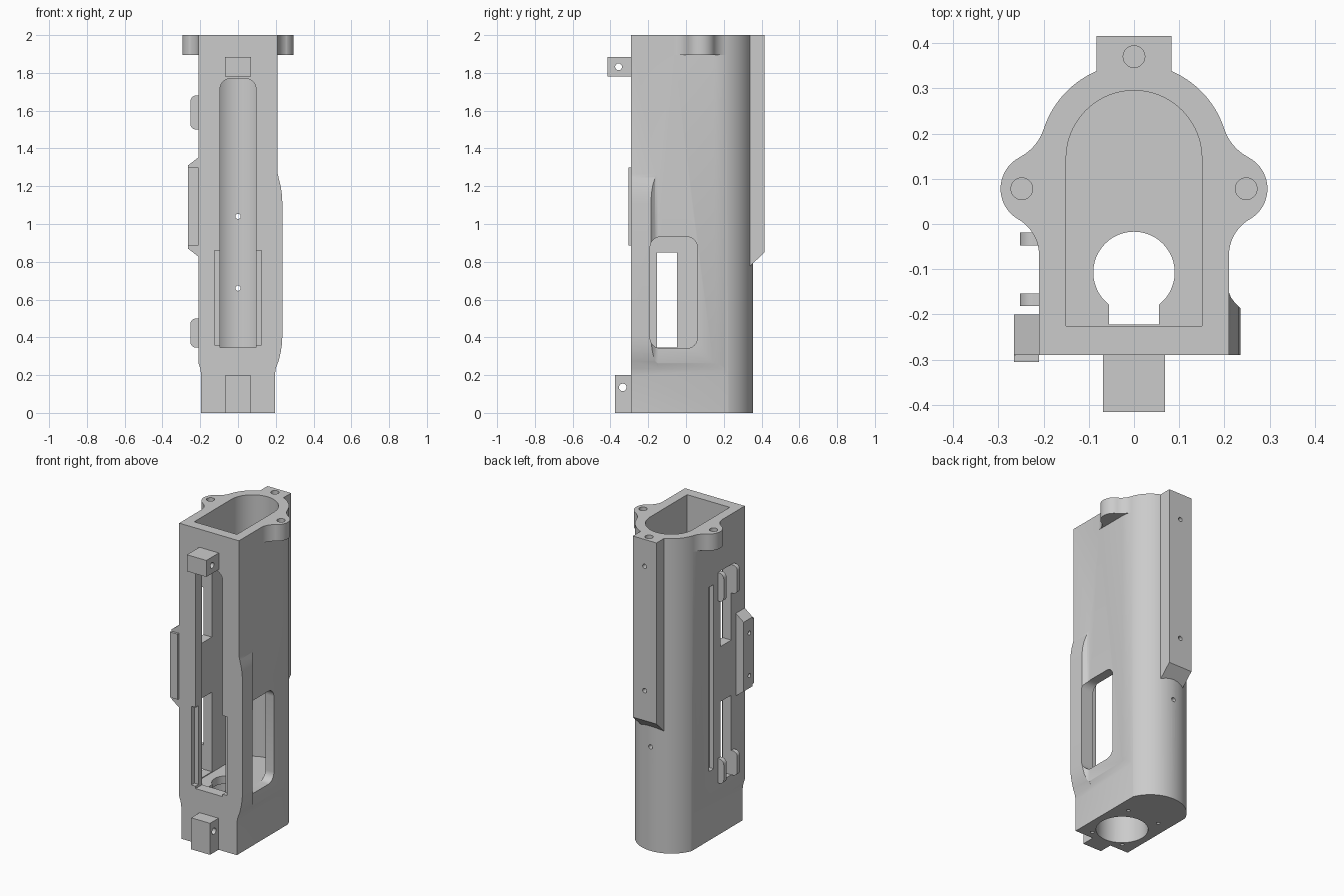
import bpy, bmesh
from math import cos, sin, pi, radians

if "Cube" in bpy.data.objects:
    bpy.data.objects.remove(bpy.data.objects["Cube"])


def arc(cx, cy, r, a0, a1, n=12):
    return [(cx + r * cos(radians(a0 + (a1 - a0) * i / n)),
             cy + r * sin(radians(a0 + (a1 - a0) * i / n))) for i in range(n + 1)]


def circle(cx, cy, r, n=32):
    return arc(cx, cy, r, 0, 360 - 360 / n, n - 1)


def rect(a0, b0, a1, b1):
    return [(a0, b0), (a1, b0), (a1, b1), (a0, b1)]


def round_rect(a0, b0, a1, b1, r):
    return (arc(a1 - r, b0 + r, r, -90, 0, 8) + arc(a1 - r, b1 - r, r, 0, 90, 8)
            + arc(a0 + r, b1 - r, r, 90, 180, 8) + arc(a0 + r, b0 + r, r, 180, 270, 8))


def prism(name, pts, axis, lo, hi):
    """Extrude a 2D profile along an axis."""
    place = {'x': lambda p, t: (t, p[0], p[1]),
             'y': lambda p, t: (p[0], t, p[1]),
             'z': lambda p, t: (p[0], p[1], t)}[axis]
    bm = bmesh.new()
    a = [bm.verts.new(place(p, lo)) for p in pts]
    b = [bm.verts.new(place(p, hi)) for p in pts]
    bm.faces.new(a)
    bm.faces.new(b)
    for i in range(len(pts)):
        j = (i + 1) % len(pts)
        bm.faces.new((a[i], a[j], b[j], b[i]))
    bmesh.ops.recalc_face_normals(bm, faces=bm.faces)
    mesh = bpy.data.meshes.new(name)
    bm.to_mesh(mesh)
    bm.free()
    ob = bpy.data.objects.new(name, mesh)
    bpy.context.collection.objects.link(ob)
    return ob


def combine(target, other, op):
    m = target.modifiers.new("bool", 'BOOLEAN')
    m.operation, m.solver, m.object = op, 'EXACT', other
    bpy.context.view_layer.objects.active = target
    bpy.ops.object.modifier_apply(modifier=m.name)
    bpy.data.objects.remove(other)


def add(*args):
    combine(body, prism("added_part", *args), 'UNION')


def cut(*args):
    combine(body, prism("cutter", *args), 'DIFFERENCE')


def flip(pts, s):
    return [(s * p[0], p[1]) for p in pts]


# Main D-shaped housing
body = prism("housing", [(-0.21, -0.29), (0.21, -0.29)] + arc(0, 0.145, 0.21, 0, 180, 48), 'z', 0, 2)

# Narrowed foot on both sides
for s in (1, -1):
    cut(flip([(0.195, -0.1), (0.195, 0.2), (0.2, 0.235), (0.2135, 0.275), (0.4, 0.275), (0.4, -0.1)], s),
        'y', -0.5, 0.5)

# Rear rail with sloped lower end
add([(0.25, 0.69), (0.415, 0.85), (0.415, 2), (0.25, 2)], 'x', -0.083, 0.083)

# Screw ears at the top, blended into the sides
ear = ([(0.17, 0.2)] + arc(0.3015, 0.243, 0.107, 198, 242.9) + arc(0.217, 0.078, 0.078, 62.5, -59.5, 20)
       + arc(0.303, -0.07, 0.0933, 120.2, 181) + [(0.17, -0.072)])
for s in (1, -1):
    add(flip(ear, s), 'z', 1.895, 2)

# Thickened grip edge on the right side
bulge = prism("bulge", [(0.18, 1.27), (0.209, 1.27), (0.215, 1.245), (0.226, 1.2), (0.232, 1.16), (0.235, 1.11),
                        (0.235, 0.41), (0.232, 0.36), (0.226, 0.32), (0.215, 0.275), (0.2, 0.235),
                        (0.18, 0.235)], 'y', -0.29, -0.14)
combine(bulge, prism("bulge_trim", [(0.17, -0.3), (0.25, -0.3), (0.25, -0.189), (0.236, -0.187), (0.224, -0.175),
                                    (0.214, -0.162), (0.209, -0.148), (0.17, -0.148)], 'z', 0, 2), 'INTERSECT')
combine(body, bulge, 'UNION')

# Left mounting plate with front lip
add([(-0.18, 1.375), (-0.265, 1.31), (-0.265, 0.87), (-0.18, 0.805)], 'y', -0.29, -0.2)
add(rect(-0.265, 0.885, -0.21, 1.3), 'y', -0.305, -0.25)

# Left guide lugs in pairs
for z0, z1 in ((0.345, 0.5), (1.5, 1.68)):
    for y0, y1 in ((-0.181, -0.15), (-0.05, -0.019)):
        add(round_rect(-0.252, z0, -0.17, z1, 0.03), 'y', y0, y1)

# Front hinge lugs
add(rect(-0.415, 1.78, -0.26, 1.885), 'x', -0.068, 0.068)
add(rect(-0.375, 0, -0.26, 0.2), 'x', -0.066, 0.066)
cut(circle(-0.357, 1.832, 0.018), 'x', -0.2, 0.2)
cut(circle(-0.335, 0.135, 0.02), 'x', -0.2, 0.2)

# Inner cavity, floor opening and wide bore from below
cut([(-0.15, -0.225), (0.15, -0.225)] + arc(0, 0.145, 0.15, 0, 180, 40), 'z', 0.34, 2.1)
cut(circle(0, -0.107, 0.15, 48), 'z', -0.1, 0.29)
cut(circle(0, -0.107, 0.09, 48), 'z', 0.2, 0.5)
cut(rect(-0.055, -0.222, 0.055, -0.15), 'z', 0.2, 0.5)

# Front slot with wider stepped recess
cut([(-0.095, 0.345), (0.095, 0.345)] + arc(0.04, 1.715, 0.055, 0, 90)
    + arc(-0.04, 1.715, 0.055, 90, 180), 'y', -0.34, -0.2)
cut(rect(-0.125, 0.36, 0.125, 0.86), 'y', -0.34, -0.26)

# Right window, left slots and shallow left groove
cut(round_rect(-0.19, 0.342, 0.06, 0.932, 0.055), 'x', 0.1, 0.3)
for z0, z1 in ((0.345, 0.85), (1.2, 1.68)):
    cut(rect(-0.154, z0, -0.048, z1), 'x', -0.3, -0.1)
cut(rect(0.022, 0.45, 0.068, 1.62), 'x', -0.3, -0.18)

# Screw holes: rear, top, underside, side plate
for z in (0.66, 1.04, 1.83):
    cut(circle(0, z, 0.014, 20), 'y', 0.2, 0.5)
for x, y in ((0, 0.37), (0.248, 0.078), (-0.248, 0.078)):
    cut(circle(x, y, 0.024), 'z', 1.92, 2.1)
for x in (-0.112, 0.112):
    for y in (-0.24, 0.083):
        cut(circle(x, y, 0.011, 20), 'z', -0.1, 0.15)
for z in (0.95, 1.22):
    cut(circle(-0.258, z, 0.013, 20), 'x', -0.3, -0.215)

# Smooth curved walls, keep edges sharp
bpy.ops.object.select_all(action='DESELECT')
body.select_set(True)
bpy.context.view_layer.objects.active = body
bpy.ops.object.shade_smooth_by_angle(angle=radians(25))
